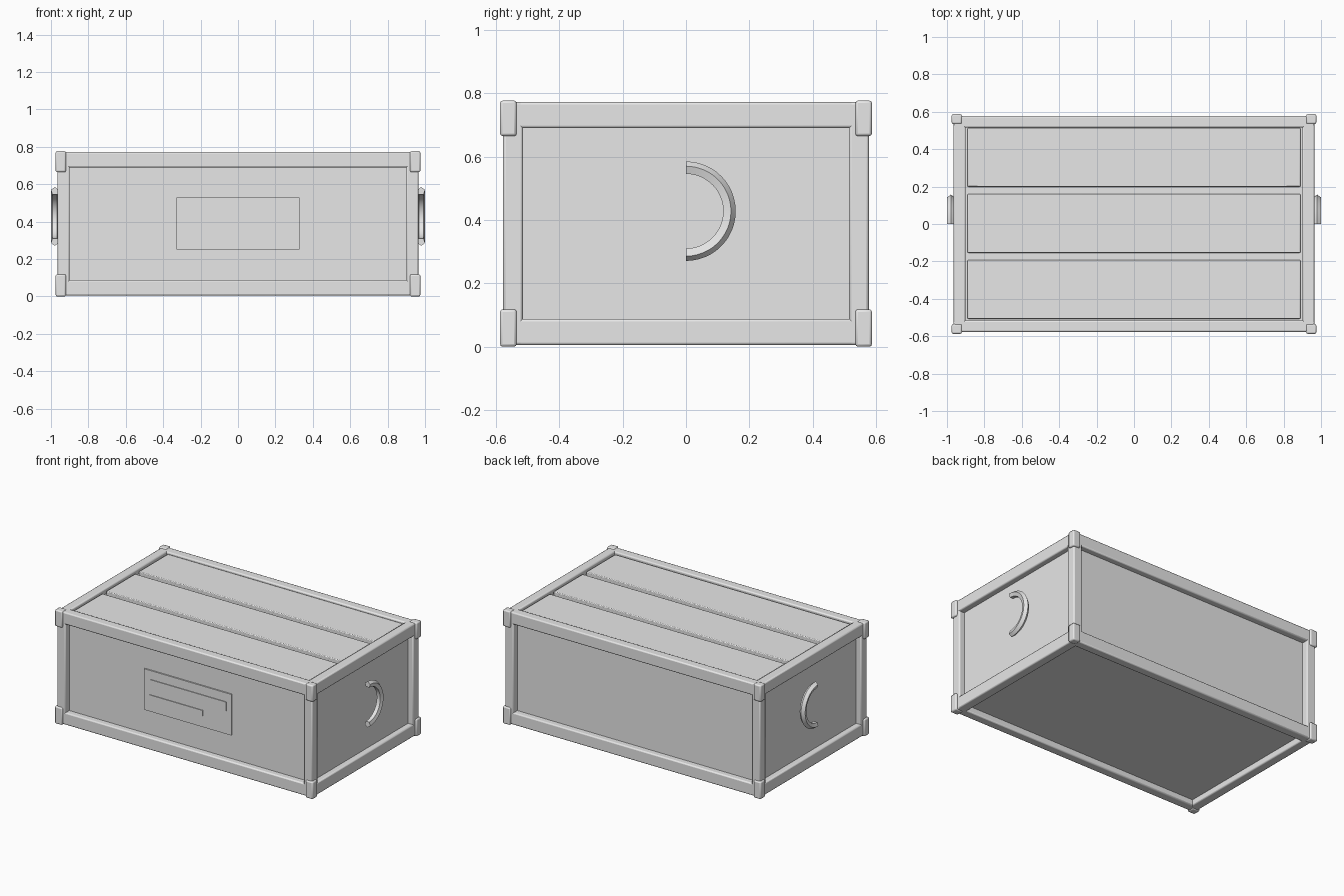
import bpy, bmesh
from math import pi, sin, cos, radians
from mathutils import Matrix

cube = bpy.data.objects.get("Cube")
if cube:
    bpy.data.objects.remove(cube, do_unlink=True)

# Single plain grey
grey = bpy.data.materials.new("plain_grey")
grey.use_nodes = True
colour = (0.8, 0.8, 0.8, 1)
grey.diffuse_color = colour
grey.node_tree.nodes["Principled BSDF"].inputs["Base Color"].default_value = colour


def add_object(name, bm, bevel=0, segments=2):
    bmesh.ops.recalc_face_normals(bm, faces=bm.faces)
    mesh = bpy.data.meshes.new(name)
    bm.to_mesh(mesh)
    bm.free()
    mesh.materials.append(grey)
    obj = bpy.data.objects.new(name, mesh)
    bpy.context.collection.objects.link(obj)
    if bevel:
        mod = obj.modifiers.new("soft_edges", 'BEVEL')
        mod.width = bevel
        mod.segments = segments
    bpy.ops.object.select_all(action='DESELECT')
    bpy.context.view_layer.objects.active = obj
    obj.select_set(True)
    bpy.ops.object.shade_smooth_by_angle(angle=radians(40))
    return obj


def box(name, low, high, bevel=0):
    bm = bmesh.new()
    size = [b - a for a, b in zip(low, high)]
    middle = [(a + b) / 2 for a, b in zip(low, high)]
    bmesh.ops.create_cube(bm, size=1, matrix=Matrix.Translation(middle) @ Matrix.Diagonal((*size, 1)))
    return add_object(name, bm, bevel)


def span(side, inner, outer):
    return sorted((side * inner, side * outer))


SIDES = ((-1, "right"), (1, "left"))
DEPTHS = ((-1, "front"), (1, "back"))
LEVELS = (("bottom", 0.005, 0.088, 0, 0.118), ("top", 0.69, 0.772, 0.665, 0.777))
X_IN, X_OUT, Y_IN, Y_OUT = 0.9, 0.964, 0.515, 0.577

# Recessed box body
box("body", (-0.925, -0.535, 0.045), (0.925, 0.535, 0.735))

# Lid slats
for i, name in enumerate(("front", "middle", "back")):
    y = 0.003 + (i - 1) * 0.353
    box(name + "_lid_slat", (-0.89, y - 0.157, 0.72), (0.89, y + 0.157, 0.76), 0.005)

# Frame rails, posts and corner guards
for level, z0, z1, guard0, guard1 in LEVELS:
    for sy, depth in DEPTHS:
        y0, y1 = span(sy, Y_IN, Y_OUT)
        box(f"{level}_{depth}_rail", (-X_OUT, y0, z0), (X_OUT, y1, z1), 0.008)
    for sx, side in SIDES:
        x0, x1 = span(sx, X_IN, X_OUT)
        box(f"{level}_{side}_rail", (x0, -Y_OUT, z0), (x1, Y_OUT, z1), 0.008)
    for sx, side in SIDES:
        for sy, depth in DEPTHS:
            x0, x1 = span(sx, 0.92, 0.975)
            y0, y1 = span(sy, 0.535, 0.587)
            box(f"{level}_{depth}_{side}_corner_guard", (x0, y0, guard0), (x1, y1, guard1), 0.008)

for sx, side in SIDES:
    for sy, depth in DEPTHS:
        x0, x1 = span(sx, X_IN, X_OUT)
        y0, y1 = span(sy, Y_IN, Y_OUT)
        box(f"{depth}_{side}_post", (x0, y0, 0.04), (x1, y1, 0.74), 0.008)


# Half-ring handles with a five-sided section
def handle(name, x, steps=24, ring=0.1353, tube=0.0217):
    bm = bmesh.new()
    loops = []
    for i in range(steps + 1):
        a = pi * i / steps - pi / 2
        loop = []
        for k in range(5):
            t = 2 * pi * k / 5
            r = ring + tube * cos(t)
            loop.append(bm.verts.new((x + tube * sin(t), r * cos(a), 0.428 + r * sin(a))))
        loops.append(loop)
    for a, b in zip(loops, loops[1:]):
        for k in range(5):
            n = (k + 1) % 5
            bm.faces.new((a[k], a[n], b[n], b[k]))
    bm.faces.new(loops[0])
    bm.faces.new(loops[-1])
    add_object(name, bm)


for sx, side in SIDES:
    handle(side + "_handle", sx * 0.9794)

# Front plate with two raised strips
box("front_plate", (-0.33, -0.544, 0.25), (0.33, -0.53, 0.53))
box("upper_strip", (-0.285, -0.549, 0.41), (0.295, -0.54, 0.47))
box("lower_strip", (-0.285, -0.549, 0.325), (0.115, -0.54, 0.365))
